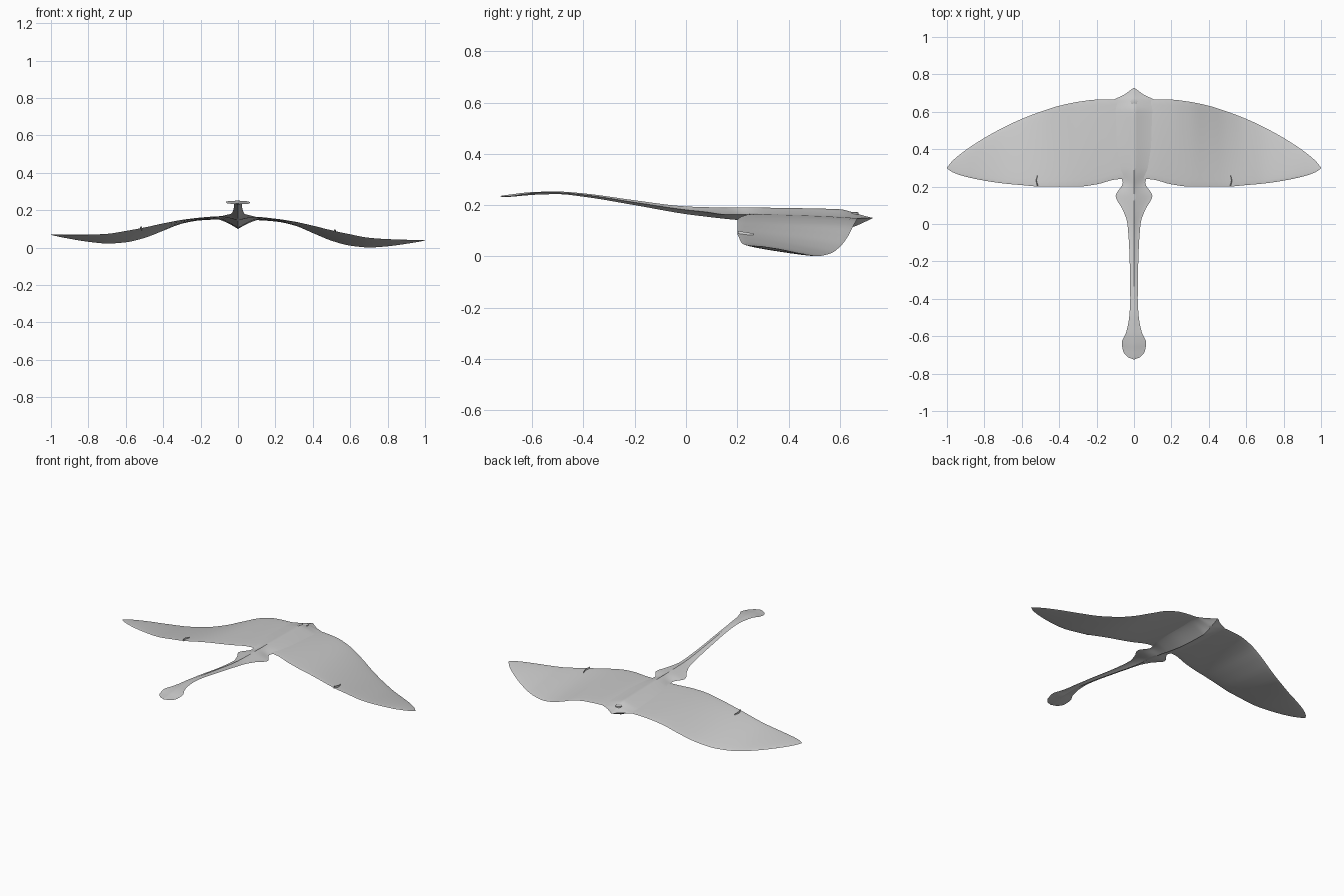
import bpy, bmesh, math

cube = bpy.data.objects.get("Cube")
if cube:
    bpy.data.objects.remove(cube, do_unlink=True)

ROLL = -0.015  # slight bank to one side


def make_material(name, color):
    mat = bpy.data.materials.new(name)
    mat.use_nodes = True
    mat.diffuse_color = color
    mat.node_tree.nodes["Principled BSDF"].inputs["Base Color"].default_value = color
    return mat


grey = make_material("light grey", (0.6, 0.6, 0.6, 1))


def resample(rows, steps):
    """Smooth, non-overshooting interpolation of every column over the first."""
    def slope(i, c):
        if i in (0, len(rows) - 1):
            j = max(i - 1, 0)
            return (rows[j + 1][c] - rows[j][c]) / (rows[j + 1][0] - rows[j][0])
        a = (rows[i][c] - rows[i - 1][c]) / (rows[i][0] - rows[i - 1][0])
        b = (rows[i + 1][c] - rows[i][c]) / (rows[i + 1][0] - rows[i][0])
        return 2 * a * b / (a + b) if a * b > 0 else 0

    result = []
    for i in range(len(rows) - 1):
        h = rows[i + 1][0] - rows[i][0]
        for s in range(steps):
            t = s / steps
            row = [rows[i][0] + h * t]
            for c in range(1, len(rows[0])):
                p, q = rows[i][c], rows[i + 1][c]
                m, n = slope(i, c) * h, slope(i + 1, c) * h
                d = q - p
                row.append(p + t * (m + t * (3 * d - 2 * m - n + t * (m + n - 2 * d))))
            result.append(row)
    result.append(list(rows[-1]))
    return result


def loft(name, rings):
    """Skin closed rings into one smooth object."""
    bm = bmesh.new()
    loops = [[bm.verts.new((x, y, z + ROLL * x)) for x, y, z in r] for r in rings]
    count = len(loops[0])
    for a, b in zip(loops, loops[1:]):
        for i in range(count):
            j = (i + 1) % count
            bm.faces.new((a[i], a[j], b[j], b[i]))
    bm.faces.new(loops[0])
    bm.faces.new(loops[-1])
    bmesh.ops.remove_doubles(bm, verts=bm.verts, dist=0.0002)
    bmesh.ops.recalc_face_normals(bm, faces=bm.faces)
    mesh = bpy.data.meshes.new(name)
    bm.to_mesh(mesh)
    bm.free()
    mesh.materials.append(grey)
    obj = bpy.data.objects.new(name, mesh)
    bpy.context.collection.objects.link(obj)
    bpy.ops.object.select_all(action="DESELECT")
    obj.select_set(True)
    bpy.context.view_layer.objects.active = obj
    bpy.ops.object.shade_smooth_by_angle(angle=math.radians(40))
    return obj


# Wings: span, leading y, trailing y, leading z, trailing z
wing_rows = resample([
    (0, .665, .245, .15, .168),
    (.1, .667, .238, .15, .165),
    (.2, .665, .212, .145, .156),
    (.3, .653, .2, .125, .143),
    (.4, .632, .2, .085, .123),
    (.5, .6, .2, .045, .1),
    (.6, .562, .208, .02, .08),
    (.7, .515, .217, .012, .063),
    (.8, .46, .232, .02, .057),
    (.9, .395, .253, .035, .055),
    (.97, .338, .277, .047, .055),
    (1, .302, .297, .054, .055)], 4)


def wing_ring(side, row):
    span, lead, trail, z_lead, z_trail = row
    n = 12
    ring = []
    for k in range(2 * n):
        v = (1 - math.cos(math.pi * k / n)) / 2
        half = .005 * math.sin(math.pi * k / n) * min(1, (1 - span) * 8 + .1)
        ring.append((side * span, lead + (trail - lead) * v,
                     z_lead + (z_trail - z_lead) * v + half))
    return ring


wing_rings = [wing_ring(-1, r) for r in reversed(wing_rows)]
wing_rings += [wing_ring(1, r) for r in wing_rows[1:]]
loft("wings", wing_rings)

# Body from paddle end to nose: y, half width, edge z, top z, bottom z
body_rows = resample([
    (-.724, .002, .235, .2355, .2345),
    (-.712, .032, .234, .238, .231),
    (-.68, .058, .236, .242, .233),
    (-.635, .065, .243, .248, .237),
    (-.58, .042, .249, .252, .241),
    (-.5, .026, .249, .253, .243),
    (-.4, .02, .241, .246, .233),
    (-.2, .023, .211, .219, .2),
    (0, .035, .182, .195, .165),
    (.08, .062, .174, .192, .155),
    (.15, .098, .165, .191, .147),
    (.22, .06, .164, .19, .14),
    (.3, .1, .163, .19, .125),
    (.45, .12, .159, .188, .105),
    (.6, .12, .153, .184, .1),
    (.66, .11, .15, .169, .118),
    (.69, .055, .15, .16, .131),
    (.728, .002, .15, .1505, .1495)], 5)


def body_ring(row):
    y, width, edge, top, bottom = row
    n = 8
    upper = [(width * k / n, y, edge + (top - edge) * (1 - abs(k / n)) ** 1.4)
             for k in range(-n, n + 1)]
    lower = [(width * k / n, y, edge + (bottom - edge) * (1 - abs(k / n)) ** 1.4)
             for k in range(n - 1, -n, -1)]
    return upper + lower


loft("body_and_tail", [body_ring(r) for r in body_rows])

# Small raised spot behind the nose
loft("nose_spot", [[(r * math.cos(a * math.pi / 8), .655 + r * math.sin(a * math.pi / 8), z)
                    for a in range(16)] for r, z in ((.018, .155), (.018, .171), (.012, .173))])

# Small crease ridges at the trailing edge of each wing
for side, label in ((1, "left"), (-1, "right")):
    rings = []
    for t in (0, .5, 1):
        x, y, z = side * (.515 + .008 * math.sin(t * math.pi)), .203 + .06 * t, .098 - .009 * t
        w = .004 - .002 * t
        rings.append([(x - w, y, z - .005), (x + w, y, z - .005), (x, y, z + .009)])
    loft(label + "_wing_crease", rings)
